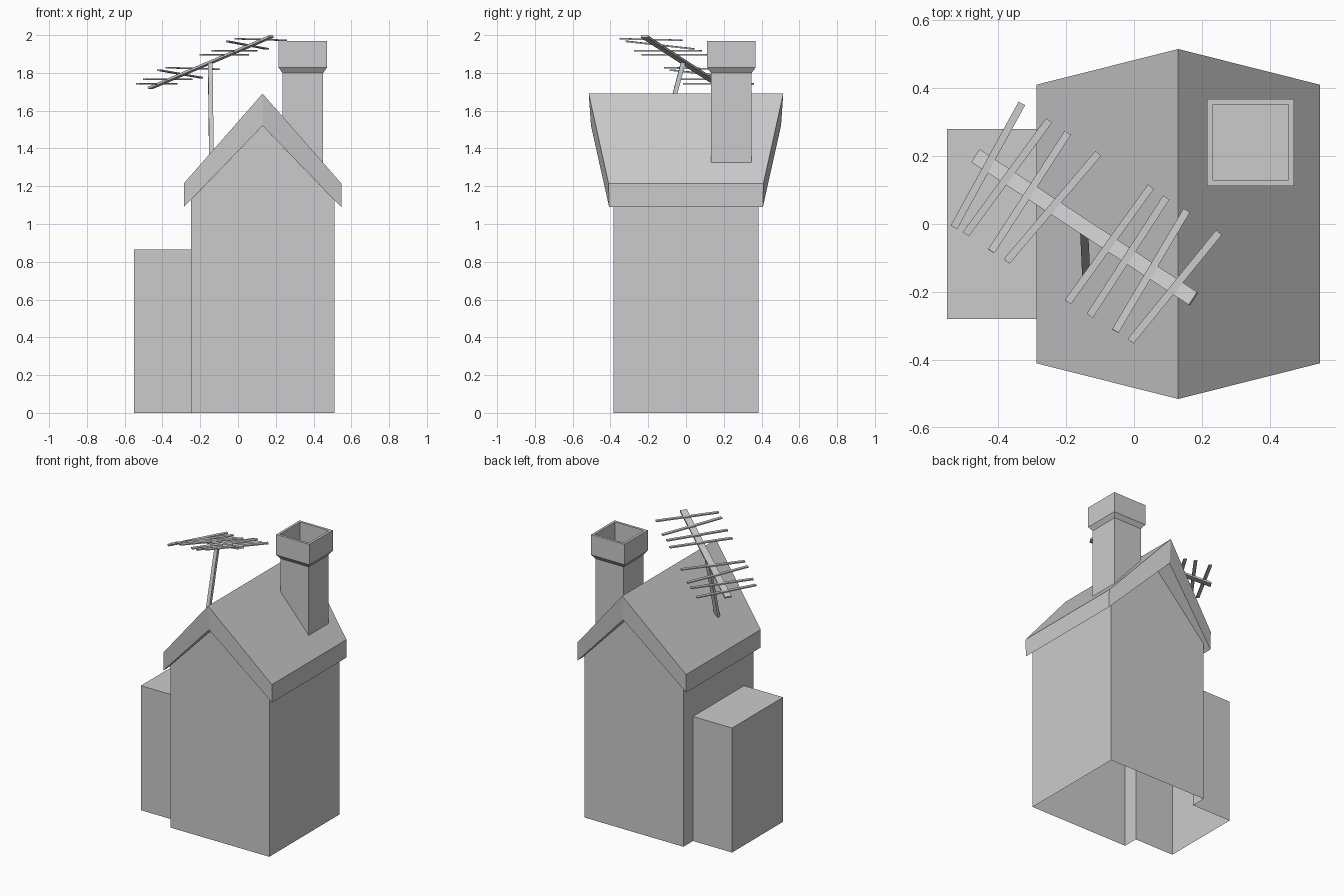
import bpy
from mathutils import Vector, Matrix

if "Cube" in bpy.data.objects:
    bpy.data.objects.remove(bpy.data.objects["Cube"])


def make(name, verts, faces):
    me = bpy.data.meshes.new(name)
    me.from_pydata([tuple(v) for v in verts], [], faces)
    me.update()
    ob = bpy.data.objects.new(name, me)
    bpy.context.collection.objects.link(ob)
    return ob


def bar(name, a, b, width, thick):
    """Rectangular bar from a to b, its width kept level."""
    a, b = Vector(a), Vector(b)
    d = (b - a).normalized()
    side = Vector((-d.y, d.x, 0)).normalized()
    up = d.cross(side)
    corners = [side * (sx * width / 2) + up * (sz * thick / 2)
               for sx, sz in ((-1, -1), (1, -1), (1, 1), (-1, 1))]
    verts = [a + c for c in corners] + [b + c for c in corners]
    faces = [(3, 2, 1, 0), (4, 5, 6, 7)]
    faces += [(i, (i + 1) % 4, (i + 1) % 4 + 4, i + 4) for i in range(4)]
    # corners run counter-clockwise when seen along the bar
    return make(name, verts, faces)


# House walls: open underneath and under the roof, left wall cut around the annex
CX, L, R, D = 0.13, -0.25, 0.51, 0.385
EAVE, APEX = 1.126, 1.52
AL, AD, AZ = -0.55, 0.28, 0.865
gable = [(L, 0), (R, 0), (R, EAVE), (CX, APEX), (L, EAVE)]
verts = [(x, -D, z) for x, z in gable] + [(x, D, z) for x, z in gable]
verts += [(L, -AD, 0), (L, -AD, AZ), (L, AD, AZ), (L, AD, 0)]
make("house_walls", verts, [
    (0, 1, 2, 3, 4), (9, 8, 7, 6, 5), (1, 6, 7, 2),
    (0, 4, 9, 5, 13, 12, 11, 10)])

# Side annex, open underneath and towards the house
verts = [(x, y, z) for z in (0, AZ)
         for x, y in ((L, -AD), (AL, -AD), (AL, AD), (L, AD))]
make("side_annex", verts, [
    (1, 0, 4, 5), (2, 1, 5, 6), (3, 2, 6, 7), (7, 6, 5, 4)])

# Roof: chevron profile, gable ends leaning out towards the ridge
E = 0.417
prof = [(-E, 1.09, 0.407), (0, 1.52, 0.503), (E, 1.09, 0.407),
        (E, 1.215, 0.41), (0, 1.69, 0.515), (-E, 1.215, 0.41)]
verts = [(CX + x, -y, z) for x, z, y in prof] + [(CX + x, y, z) for x, z, y in prof]
faces = [(0, 1, 4, 5), (1, 2, 3, 4), (11, 10, 7, 6), (10, 9, 8, 7)]
faces += [(i, i + 6, (i + 1) % 6 + 6, (i + 1) % 6) for i in range(6)]
make("roof", verts, faces)

# Chimney: stacked square rings, open flue, base following the roof slope
cx, cy = 0.343, 0.24
rings = [(0.108, 1.30), (0.108, 1.80), (0.128, 1.828),
         (0.128, 1.97), (0.111, 1.97), (0.111, 1.83)]
verts, faces = [], []
for k, (h, z) in enumerate(rings):
    for sx, sy in ((-1, -1), (1, -1), (1, 1), (-1, 1)):
        zz = z if k else 1.685 - 1.139 * (cx + sx * h - CX)
        verts.append((cx + sx * h, cy + sy * h, zz))
for k in range(len(rings) - 1):
    for i in range(4):
        j = (i + 1) % 4
        faces.append((4 * k + i, 4 * k + j, 4 * k + 4 + j, 4 * k + 4 + i))
faces.append((20, 21, 22, 23))
make("chimney", verts, faces)

# Aerial mast and boom
bar("aerial_mast", (-0.141, -0.145, 1.36), (-0.147, -0.015, 1.855), 0.024, 0.024)
A, B = Vector((-0.465, 0.20, 1.72)), Vector((0.175, -0.22, 1.992))
bar("aerial_boom", A, B, 0.045, 0.012)

# Aerial rods: plan end points (back, front) and tilt
rods = [((-.33, .355), (-.53, -.01), 0), ((-.25, .305), (-.495, -.03), 0),
        ((-.195, .268), (-.42, -.08), .02), ((-.105, .208), (-.375, -.11), .004),
        ((.05, .11), (-.195, -.23), 0), ((.095, .078), (-.13, -.27), 0),
        ((.155, .04), (-.055, -.315), .02), ((.25, -.025), (-.01, -.345), .004)]
for n, (p, q, tilt) in enumerate(rods):
    mid = (p[0] + q[0]) / 2
    z = A.z + (B.z - A.z) * (mid - A.x) / (B.x - A.x) + 0.008
    bar(f"aerial_rod_{n + 1}", (*p, z - tilt), (*q, z + tilt), 0.022, 0.008)
